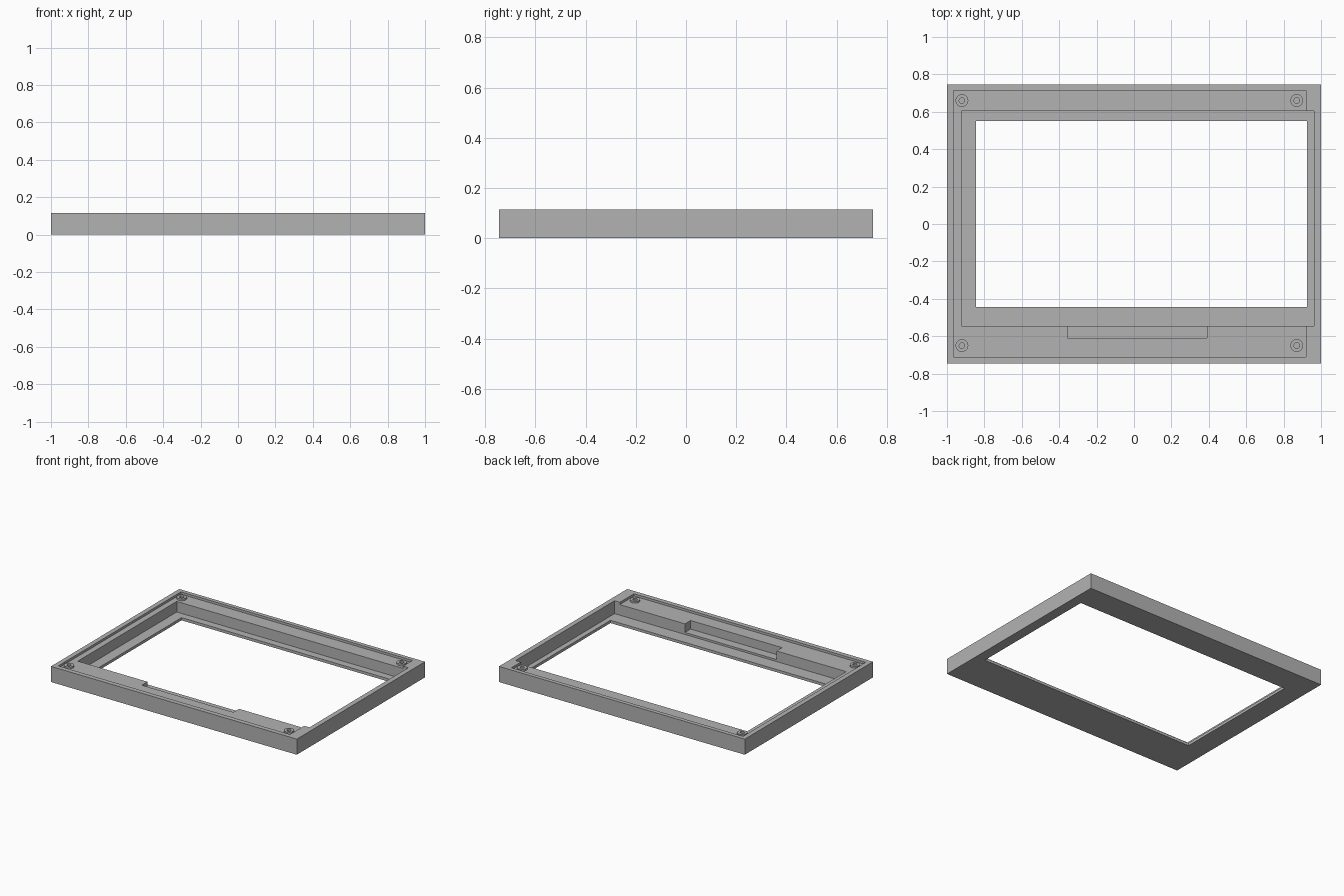
import bpy, bmesh
from mathutils import Matrix, Vector

cube = bpy.data.objects.get("Cube")
if cube:
    bpy.data.objects.remove(cube, do_unlink=True)

grey = bpy.data.materials.new("plain grey")
grey.use_nodes = True
grey.diffuse_color = (0.45, 0.45, 0.45, 1)
grey.node_tree.nodes["Principled BSDF"].inputs["Base Color"].default_value = grey.diffuse_color

HEIGHT, LEDGE, LIP, NOTCH_FLOOR = 0.115, 0.098, 0.02, 0.035
ABOVE = 0.2
POST_TOP, POST_R, HOLE_R, HOLE_FLOOR = 0.111, 0.034, 0.015, 0.045
POSTS = [(x, y) for x in (-0.92, 0.87) for y in (-0.65, 0.66)]


def finish(name, bm):
    mesh = bpy.data.meshes.new(name)
    bm.to_mesh(mesh)
    bm.free()
    mesh.materials.append(grey)
    obj = bpy.data.objects.new(name, mesh)
    bpy.context.collection.objects.link(obj)
    return obj


def box(name, x, y, z):
    bm = bmesh.new()
    size = Vector((x[1] - x[0], y[1] - y[0], z[1] - z[0]))
    mid = Vector((sum(x), sum(y), sum(z))) / 2
    bmesh.ops.create_cube(bm, size=1, matrix=Matrix.Translation(mid) @ Matrix.Diagonal(size).to_4x4())
    return finish(name, bm)


def cylinder(name, x, y, z, radius):
    bm = bmesh.new()
    bmesh.ops.create_cone(bm, cap_ends=True, segments=32, radius1=radius, radius2=radius,
                          depth=z[1] - z[0], matrix=Matrix.Translation((x, y, sum(z) / 2)))
    return finish(name, bm)


def cut(target, cutter):
    mod = target.modifiers.new("cut", "BOOLEAN")
    mod.operation = "DIFFERENCE"
    mod.solver = "EXACT"
    mod.object = cutter
    bpy.context.view_layer.objects.active = target
    bpy.ops.object.modifier_apply(modifier=mod.name)
    bpy.data.objects.remove(cutter, do_unlink=True)


# Frame with a shallow ledge, a deep screen pocket, a cable notch and a window
frame = box("bezel_frame", (-1, 1), (-0.745, 0.745), (0, HEIGHT))
cut(frame, box("ledge_cutter", (-0.965, 0.92), (-0.71, 0.715), (LEDGE, ABOVE)))
cut(frame, box("pocket_cutter", (-0.922, 0.963), (-0.545, 0.605), (LIP, ABOVE)))
cut(frame, box("notch_cutter", (-0.355, 0.39), (-0.61, -0.5), (NOTCH_FLOOR, ABOVE)))
cut(frame, box("window_cutter", (-0.845, 0.925), (-0.443, 0.551), (-ABOVE, ABOVE)))

# Screw posts standing on the ledge, with blind holes
for i, (x, y) in enumerate(POSTS):
    cut(frame, cylinder("hole_cutter", x, y, (HOLE_FLOOR, ABOVE), HOLE_R))
    post = cylinder(f"screw_post_{i + 1}", x, y, (LEDGE - 0.01, POST_TOP), POST_R)
    cut(post, cylinder("hole_cutter", x, y, (HOLE_FLOOR, ABOVE), HOLE_R))
    bpy.ops.object.select_all(action="DESELECT")
    post.select_set(True)
    bpy.context.view_layer.objects.active = post
    bpy.ops.object.shade_smooth_by_angle()
